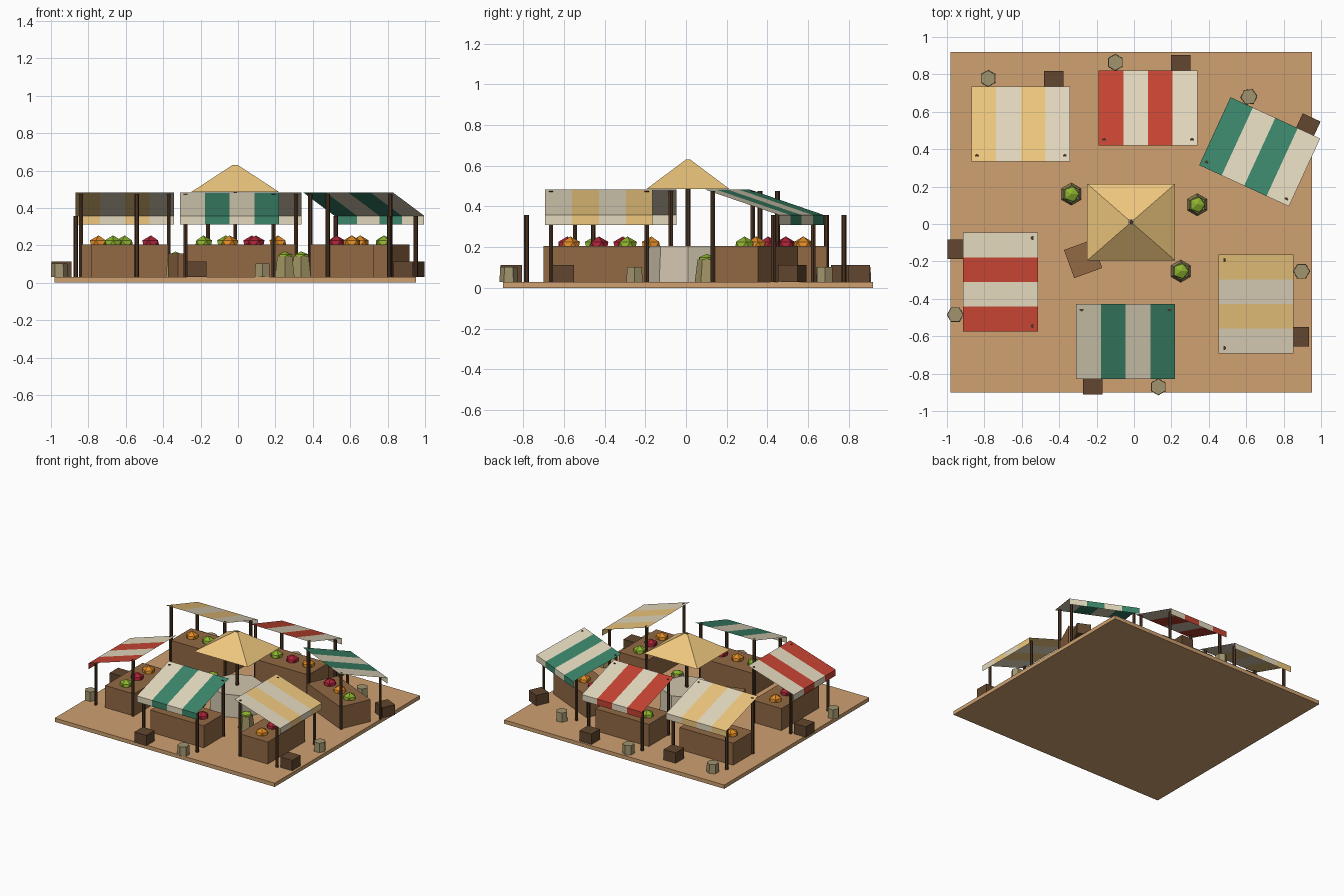
import bpy, bmesh
from math import radians, pi
from mathutils import Matrix, Vector

if "Cube" in bpy.data.objects:
    bpy.data.objects.remove(bpy.data.objects["Cube"])

COLOURS = dict(sand=(205, 160, 112), wood=(145, 105, 70), dark=(98, 72, 50), pole=(78, 56, 40),
               cream=(226, 215, 188), red=(196, 70, 54), green=(62, 132, 106), yellow=(238, 198, 125),
               barrel=(160, 147, 110), sack=(158, 145, 98), stone=(208, 196, 172),
               lime=(140, 178, 50), orange=(224, 138, 42), berry=(170, 40, 58))
MATS = {}
for key, rgb in COLOURS.items():
    m = bpy.data.materials.new(key)
    m.diffuse_color = [(c / 255) ** 2.2 for c in rgb] + [1]
    m.use_nodes = True
    m.node_tree.nodes["Principled BSDF"].inputs["Base Color"].default_value = m.diffuse_color
    MATS[key] = m


def finish(bm, name, mats, frame):
    bm.transform(frame)
    me = bpy.data.meshes.new(name)
    bm.to_mesh(me)
    bm.free()
    for k in mats:
        me.materials.append(MATS[k])
    ob = bpy.data.objects.new(name, me)
    bpy.context.collection.objects.link(ob)
    return ob


def box(name, mat, lo, hi, frame=Matrix()):
    lo, hi = Vector(lo), Vector(hi)
    bm = bmesh.new()
    bmesh.ops.create_cube(bm, size=1)
    bm.transform(Matrix.Translation((lo + hi) / 2) @ Matrix.Diagonal((*(hi - lo), 1)))
    return finish(bm, name, [mat], frame)


def prism(name, mat, x, y, z0, z1, r1, r2, n=6, frame=Matrix()):
    bm = bmesh.new()
    bmesh.ops.create_cone(bm, cap_ends=True, segments=n, radius1=r1, radius2=r2, depth=z1 - z0)
    bm.transform(Matrix.Translation((x, y, (z0 + z1) / 2)))
    return finish(bm, name, [mat], frame)


def mound(name, mat, x, y, z, r, rz, frame=Matrix()):
    bm = bmesh.new()
    bmesh.ops.create_icosphere(bm, subdivisions=1, radius=1)
    bm.transform(Matrix.Translation((x, y, z)) @ Matrix.Diagonal((r, r, rz, 1)))
    return finish(bm, name, [mat], frame)


def awning(name, colour, frame):
    # striped sloping sheet with a hanging valance on the low edge
    bm = bmesh.new()
    profile = [(0.2, 0.483), (-0.2, 0.358), (-0.2, 0.31)]
    rows = [[bm.verts.new((-0.264 + 0.132 * i, y, z)) for y, z in profile] for i in range(5)]
    for i in range(4):
        for j in range(2):
            f = bm.faces.new((rows[i][j], rows[i][j + 1], rows[i + 1][j + 1], rows[i + 1][j]))
            f.material_index = i % 2
    return finish(bm, name, ["cream", colour], frame)


def stall(x, y, angle, colour, fruit):
    # local -y points away from the square
    fr = Matrix.Translation((x, y, 0)) @ Matrix.Rotation(radians(angle), 4, 'Z')
    awning("awning", colour, fr)
    box("counter", "wood", (-0.235, -0.073, 0.03), (0.235, 0.18, 0.205), fr)
    for sx in (-0.235, 0.235):
        prism("outer_pole", "pole", sx, -0.155, 0.03, 0.357, 0.012, 0.012, 6, fr)
        prism("inner_pole", "pole", sx, 0.172, 0.03, 0.475, 0.012, 0.012, 6, fr)
    for i, k in enumerate(fruit):
        mound("fruit_pile", k, -0.14 + 0.14 * i, 0.045, 0.205, 0.052, 0.048, fr)
    box("crate", "dark", (-0.228, -0.283, 0.03), (-0.123, -0.178, 0.113), fr)
    prism("barrel", "barrel", 0.175, -0.243, 0.03, 0.103, 0.045, 0.043, 6, fr)


# ground slab
box("ground", "sand", (-0.98, -0.90, 0), (0.953, 0.92, 0.03))

# six stalls round the square
for s in [(-0.045, -0.628, 0, "green", ("lime", "orange", "berry")),
          (0.653, -0.428, 90, "yellow", ("orange", "berry", "lime")),
          (0.672, 0.386, 155.3, "green", ("lime", "orange", "berry")),
          (0.075, 0.621, 180, "red", ("orange", "berry", "lime")),
          (-0.605, 0.535, 180, "yellow", ("berry", "lime", "orange")),
          (-0.713, -0.31, -90, "red", ("orange", "berry", "lime"))]:
    stall(*s)

# central drum, pole and pyramid canopy
cx, cy = -0.015, 0.01
prism("central_drum", "stone", cx, cy, 0.03, 0.205, 0.2, 0.19, 8)
prism("central_pole", "pole", cx, cy, 0.2, 0.6, 0.012, 0.012)
bm = bmesh.new()
bmesh.ops.create_cone(bm, cap_ends=False, segments=4, radius1=2 ** 0.5, radius2=0.08, depth=0.145)
bm.transform(Matrix.Translation((cx, cy, 0.5575)) @ Matrix.Diagonal((0.235, 0.205, 1, 1))
             @ Matrix.Rotation(pi / 4, 4, 'Z'))
finish(bm, "central_canopy", ["yellow"], Matrix())

# produce sacks and a loose crate in the square
for x, y in [(-0.335, 0.16), (0.338, 0.103), (0.25, -0.252)]:
    prism("sack", "sack", x, y, 0.03, 0.14, 0.06, 0.046)
    mound("sack_produce", "lime", x, y, 0.137, 0.046, 0.03)
box("loose_crate", "wood", (-0.08, -0.08, 0.03), (0.08, 0.08, 0.157),
    Matrix.Translation((-0.272, -0.187, 0)) @ Matrix.Rotation(radians(20), 4, 'Z'))
